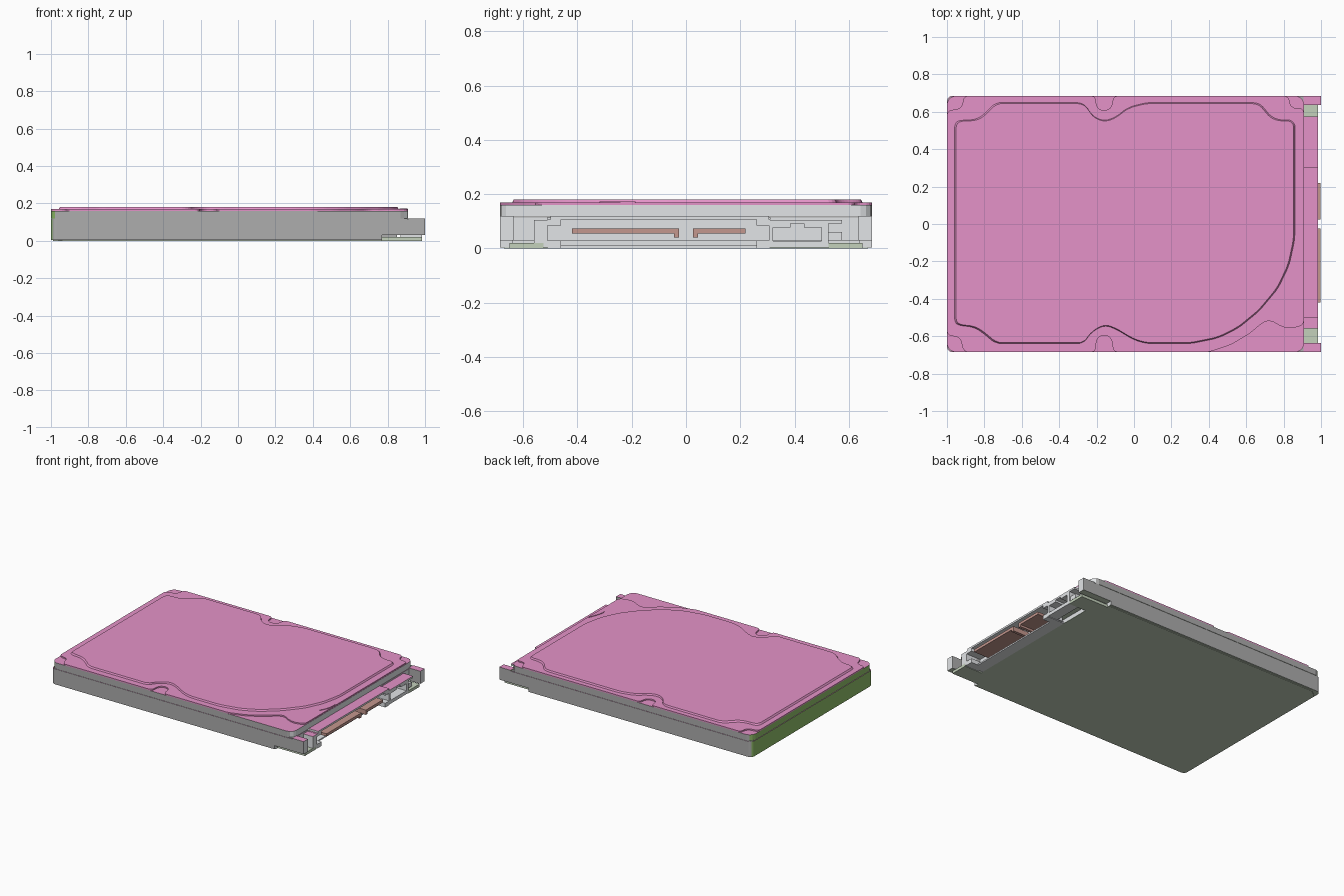
import bpy, bmesh, math

if "Cube" in bpy.data.objects:
    bpy.data.objects.remove(bpy.data.objects["Cube"])

COLORS = {
    "pink": (0.78, 0.29, 0.58, 1), "grey": (0.42, 0.42, 0.42, 1),
    "silver": (0.76, 0.78, 0.80, 1), "green": (0.28, 0.52, 0.14, 1),
    "sage": (0.55, 0.64, 0.50, 1), "brown": (0.55, 0.31, 0.27, 1),
}
MATS = {}
for key, col in COLORS.items():
    MATS[key] = bpy.data.materials.new(key)
    MATS[key].diffuse_color = col


def soften(pts, cut=0.02, passes=2):
    """Round polygon corners, cutting at most `cut` from each edge."""
    for _ in range(passes):
        out = []
        for i, p in enumerate(pts):
            for q in (pts[i - 1], pts[(i + 1) % len(pts)]):
                d = math.dist(p, q)
                t = min(0.25, cut / d)
                out.append((p[0] + (q[0] - p[0]) * t, p[1] + (q[1] - p[1]) * t))
        pts, cut = out, cut / 2.5
    return pts


def rect(x0, x1, y0, y1):
    return [(x0, y0), (x1, y0), (x1, y1), (x0, y1)]


def prism(name, pts, z0, z1, side="silver", top=None, bottom=None, left=None,
          right=None, taper=1.0):
    """Extrude a plan outline; choose the colour of each face by its direction."""
    me = bpy.data.meshes.new(name)
    bm = bmesh.new()
    low = [bm.verts.new((x, y, z0)) for x, y in pts]
    high = [bm.verts.new((x * taper, y * taper, z1)) for x, y in pts]
    n = len(pts)
    bm.faces.new(low[::-1])
    bm.faces.new(high)
    for i in range(n):
        j = (i + 1) % n
        bm.faces.new((low[i], low[j], high[j], high[i]))
    bmesh.ops.recalc_face_normals(bm, faces=bm.faces[:])
    bm.normal_update()
    keys = [side, top or side, bottom or side, left or side, right or side]
    for k in keys:
        me.materials.append(MATS[k])
    for f in bm.faces:
        v = f.normal
        f.material_index = (1 if v.z > 0.9 else 2 if v.z < -0.9 else
                            3 if v.x < -0.7 else 4 if v.x > 0.7 else 0)
    bm.to_mesh(me)
    bm.free()
    ob = bpy.data.objects.new(name, me)
    bpy.context.collection.objects.link(ob)
    return ob


def box(name, x0, x1, y0, y1, z0, z1, **kw):
    return prism(name, rect(x0, x1, y0, y1), z0, z1, **kw)


def case(x_end, w, r=0.03):
    """Plan outline with rounded corners at the closed end only."""
    pts = [(x_end, -w), (x_end, w)]
    for cx, cy, a0 in ((-1 + r, w - r, 90), (-1 + r, -w + r, 180)):
        pts += [(cx + r * math.cos(math.radians(a0 + k * 15)),
                 cy + r * math.sin(math.radians(a0 + k * 15))) for k in range(7)]
    return pts


SHELL = dict(side="grey", top="pink", bottom="sage", left="green", right="silver")
W = 0.685

# case: lower shell, with side arms and the connector pocket at the +x end
plan = case(1.0, W)
pocket = [(1.0, W), (1.0, 0.635), (0.91, 0.635), (0.91, 0.31), (0.87, 0.31),
          (0.87, -0.51), (0.91, -0.51), (0.91, -0.635), (1.0, -0.635), (1.0, -W)]
prism("lower_case", plan[2:] + pocket[::-1], 0.03, 0.114, **SHELL)
for s in (1, -1):
    box("arm_top", 0.91, 1.0, *sorted((s * 0.635, s * W)), 0.114, 0.12, **SHELL)
# case: bottom rim, notched at the sides near the connector
rim = case(0.77, W)
notch = [(0.77, W), (0.77, 0.64), (0.85, 0.64), (0.85, -0.64), (0.77, -0.64), (0.77, -W)]
prism("bottom_rim", rim[2:] + notch[::-1], 0.004, 0.03, **SHELL)
# seam and upper shell
prism("seam", [(x * 0.997, y * 0.996) for x, y in case(0.91, W)], 0.114, 0.119, side="grey")
prism("upper_case", soften(rect(-1, 0.91, -W, W), 0.03), 0.119, 0.16, **SHELL)

# circuit board on the underside with two tabs beside the connector
board = [(-0.99, -0.63), (-0.94, -0.67), (0.77, -0.67), (0.77, -0.64), (0.85, -0.64),
         (0.85, 0.64), (0.77, 0.64), (0.77, 0.67), (-0.94, 0.67), (-0.99, 0.63)]
prism("circuit_board", board, 0.0, 0.004, side="sage")
for s in (1, -1):
    box("board_tab", 0.77, 0.985, *sorted((s * 0.525, s * 0.65)), 0.0, 0.02, side="sage")

# cover flange: outline steps in around the screw recesses
flange = [(-0.91, -W), (-0.205, -W), (-0.2, -0.61), (-0.16, -0.59), (-0.12, -0.61),
          (-0.11, -W), (0.4, -W), (0.52, -0.645), (0.62, -0.585), (0.69, -0.525),
          (0.73, -0.515), (0.79, -0.55), (0.84, -0.56), (0.908, -0.54),
          (0.908, 0.62), (0.84, 0.62), (0.825, W), (-0.11, W), (-0.12, 0.62),
          (-0.16, 0.605), (-0.2, 0.62), (-0.205, W), (-0.91, W), (-0.92, 0.62),
          (-1, 0.605), (-1, -0.595), (-0.93, -0.605)]
prism("cover_flange", soften(flange, 0.015), 0.16, 0.169, side="pink")

# raised cover panel
panel = [(0.86, 0.555), (0.78, 0.555), (0.73, 0.575), (0.68, 0.64), (0.64, 0.65),
         (0.07, 0.65), (-0.03, 0.625), (-0.1, 0.57), (-0.16, 0.55), (-0.22, 0.575),
         (-0.255, 0.63), (-0.29, 0.65), (-0.74, 0.65), (-0.82, 0.57), (-0.87, 0.555),
         (-0.935, 0.555), (-0.96, 0.535), (-0.96, -0.525), (-0.935, -0.543),
         (-0.86, -0.55), (-0.81, -0.58), (-0.74, -0.64), (-0.27, -0.64),
         (-0.23, -0.58), (-0.16, -0.54), (-0.1, -0.56), (0.0, -0.62), (0.07, -0.64),
         (0.3, -0.64), (0.45, -0.61), (0.56, -0.555), (0.67, -0.465), (0.77, -0.345),
         (0.83, -0.22), (0.86, -0.08)]
prism("cover_panel", soften(panel), 0.169, 0.18, side="pink", taper=0.992)
# small stamped rib beside the curved edge
prism("cover_rib", soften([(0.905, -0.17), (0.905, -0.25), (0.87, -0.33), (0.862, -0.29),
                           (0.88, -0.23)]), 0.169, 0.173, side="pink")

# connector housing: roof, end walls, floor strip
box("connector_roof", 0.87, 0.985, -0.5, 0.305, 0.106, 0.119, top="pink")
for y0, y1 in ((-0.51, -0.46), (0.26, 0.31)):
    box("connector_cheek", 0.87, 0.985, y0, y1, 0.085, 0.106, top="pink")
    box("connector_cheek_low", 0.87, 0.985, y0, y1, 0.0, 0.03)
for y0, y1 in ((-0.56, -0.51), (0.305, 0.32)):
    box("connector_end_wall", 0.87, 0.985, y0, y1, 0.004, 0.104, top="pink")
box("connector_floor", 0.83, 0.93, -0.51, 0.31, 0.0, 0.01)

# keyed contact blades
for y0, y1, k0, k1 in ((-0.42, -0.025, -0.045, -0.025), (0.025, 0.22, 0.025, 0.045)):
    box("contact_blade", 0.87, 0.996, y0, y1, 0.055, 0.074, side="brown")
    box("contact_key", 0.87, 0.996, k0, k1, 0.04, 0.055, side="brown")

# jumper socket beside the connector
box("jumper_roof", 0.91, 0.985, 0.32, 0.575, 0.092, 0.105, top="pink")
box("jumper_floor", 0.91, 0.985, 0.32, 0.525, 0.004, 0.028)
box("jumper_wall", 0.91, 0.985, 0.5, 0.525, 0.028, 0.092)
box("jumper_side", 0.91, 0.975, 0.525, 0.575, 0.03, 0.06)
for y0, y1 in ((0.32, 0.385), (0.435, 0.5)):
    box("jumper_lip", 0.91, 0.985, y0, y1, 0.078, 0.092)

for m in bpy.data.materials:
    if m.users and not m.is_grease_pencil:
        m.use_nodes = True
        m.node_tree.nodes["Principled BSDF"].inputs["Base Color"].default_value = m.diffuse_color
